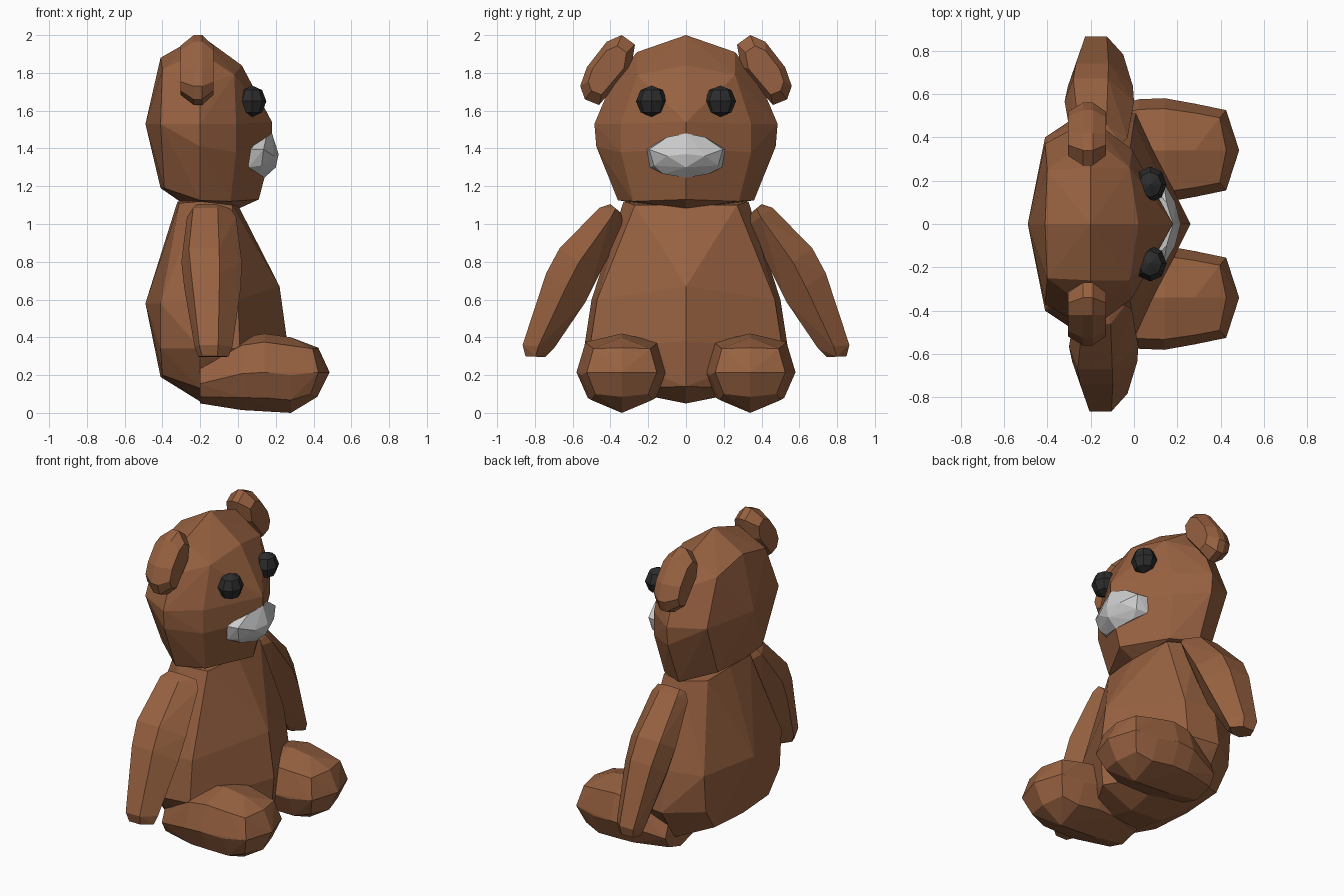
import bpy, bmesh
from math import radians, cos, sin


def material(name, c):
    m = bpy.data.materials.new(name)
    m.diffuse_color = (*c, 1)
    return m


FUR = material("brown_fur", (0.31, 0.12, 0.052))
BLACK = material("black", (0.025, 0.025, 0.025))


def hull(name, pts, mat=None):
    """Flat-faced convex shape around a few points."""
    bm = bmesh.new()
    for p in pts:
        bm.verts.new(p)
    bmesh.ops.remove_doubles(bm, verts=bm.verts[:], dist=0.001)
    res = bmesh.ops.convex_hull(bm, input=bm.verts[:])
    inside = [g for g in set(res["geom_interior"] + res["geom_unused"])
              if isinstance(g, bmesh.types.BMVert)]
    bmesh.ops.delete(bm, geom=inside, context='VERTS')
    bmesh.ops.dissolve_limit(bm, angle_limit=radians(3), verts=bm.verts[:], edges=bm.edges[:])
    bmesh.ops.recalc_face_normals(bm, faces=bm.faces[:])
    me = bpy.data.meshes.new(name)
    bm.to_mesh(me)
    bm.free()
    ob = bpy.data.objects.new(name, me)
    bpy.context.collection.objects.link(ob)
    if mat:
        me.materials.append(mat)
    return ob


def mirror(pts):
    return [(x, -y, z) for x, y, z in pts]


def symmetric(name, pts, mat=None):
    return hull(name, pts + mirror(pts), mat)


def pair(name, pts, mat):
    return hull(name + "_left", pts, mat), hull(name + "_right", mirror(pts), mat)


# Head: crown, upper rim, widest ring, chin
symmetric("head", [
    (-0.2, 0, 2.0), (-0.41, 0, 1.88), (-0.40, 0.25, 1.82), (-0.2, 0.26, 1.91),
    (-0.2, 0.40, 1.73), (0.02, 0, 1.84), (-0.02, 0.26, 1.79),
    (-0.49, 0, 1.53), (-0.41, 0.37, 1.53), (-0.2, 0.485, 1.53), (-0.01, 0.345, 1.53), (0.18, 0, 1.54),
    (-0.2, 0.475, 1.41), (0.18, 0, 1.40), (-0.01, 0.345, 1.38),
    (-0.41, 0, 1.19), (-0.39, 0.23, 1.19), (-0.2, 0.36, 1.125), (-0.04, 0.28, 1.12),
    (0.11, 0, 1.13), (0.0, 0, 1.08), (-0.28, 0, 1.10)], FUR)

# Body: neck, waist, hips, underside
symmetric("body", [
    (-0.32, 0, 1.12), (-0.31, 0.22, 1.11), (-0.2, 0.33, 1.12), (-0.03, 0.27, 1.10), (0.0, 0, 1.10),
    (-0.49, 0, 0.58), (-0.41, 0.40, 0.58), (-0.2, 0.50, 0.60), (0.0, 0.47, 0.60), (0.22, 0, 0.67),
    (0.26, 0, 0.38), (0.01, 0.51, 0.34), (-0.2, 0.54, 0.34), (-0.41, 0.38, 0.34),
    (-0.41, 0, 0.19), (-0.40, 0.28, 0.20), (-0.2, 0.40, 0.13), (0.02, 0.38, 0.13),
    (0.24, 0, 0.14), (-0.2, 0, 0.06), (0.02, 0, 0.05)], FUR)

# Arms: tapered six-sided sections (outer y,z / inner y,z / centre x / half width)
arm = []
for yo, zo, yi, zi, cx, w in ((0.40, 1.105, 0.345, 1.06, -0.15, 0.10),
                              (0.46, 1.085, 0.33, 0.99, -0.15, 0.13),
                              (0.67, 0.87, 0.46, 0.73, -0.15, 0.16),
                              (0.74, 0.74, 0.53, 0.59, -0.145, 0.15),
                              (0.865, 0.36, 0.70, 0.34, -0.14, 0.10),
                              (0.85, 0.30, 0.745, 0.295, -0.14, 0.08)):
    ym, zm = (yo + yi) / 2, (zo + zi) / 2
    arm += [(cx - w, ym, zm), (cx + w, ym, zm)]
    arm += [(cx - 0.75 * w, yo, zo), (cx + 0.25 * w, yo, zo)]
    arm += [(cx - 0.5 * w, yi, zi), (cx + 0.2 * w, yi, zi)]
for ob, dx in zip(pair("arm", arm, FUR), (-0.01, 0.01)):
    ob.location.x = dx

# Legs: eight-sided sections along x (x / half width / bottom z / top z)
leg = []
for x, w, z0, z1 in ((-0.20, 0.16, 0.05, 0.26), (0.02, 0.235, 0.015, 0.40), (0.14, 0.24, 0.01, 0.42),
                     (0.28, 0.215, 0.0, 0.40)):
    h, c = (z1 - z0) / 2, (z1 + z0) / 2
    for sy, sz in ((1, 0), (-1, 0), (0, 1), (0, -1), (.8, .78), (-.8, .78), (.75, -.66), (-.75, -.66)):
        leg.append((x, 0.34 + sy * w, c + sz * h))
# Blunt toe with a shallow point
leg += [(x, 0.34 + s * w, z) for s in (-1, 1)
        for x, w, z in ((0.425, 0.185, 0.215), (0.395, 0.15, 0.34), (0.385, 0.14, 0.10))]
leg += [(0.425, 0.34, 0.345), (0.42, 0.34, 0.085), (0.485, 0.34, 0.215)]
pair("leg", leg, FUR)

# Ears: tilted discs with bevelled faces
ear_outline = ((0.27, 1.95), (0.34, 2.0), (0.42, 1.965), (0.525, 1.83), (0.56, 1.73),
               (0.535, 1.66), (0.46, 1.63), (0.29, 1.83))
ear = []
for y, z in ear_outline:
    ear += [(x, y, z) for x in (-0.235, -0.19)]
    ear += [(x, 0.42 + (y - 0.42) * 0.7, 1.81 + (z - 1.81) * 0.7) for x in (-0.305, -0.13)]
pair("ear", ear, FUR)

# Eyes: faceted balls
eye = [(0.075 + 0.075 * cos(e) * cos(a), 0.182 + 0.083 * cos(e) * sin(a), 1.65 + 0.083 * sin(e))
       for e in map(radians, (-90, -45, 0, 45, 90)) for a in (radians(45 * i) for i in range(8))]
pair("eye", eye, BLACK)

# Muzzle: wrapped wedge on the face, left grey
symmetric("muzzle", [
    (0.18, 0, 1.48), (0.15, 0.10, 1.46), (0.215, 0, 1.37), (0.19, 0.10, 1.36), (0.20, 0, 1.30),
    (0.14, 0, 1.245), (0.11, 0.12, 1.265), (0.05, 0.21, 1.395), (0.135, 0.195, 1.395),
    (0.055, 0.19, 1.30), (0.125, 0.17, 1.31), (0.05, 0, 1.36)])
